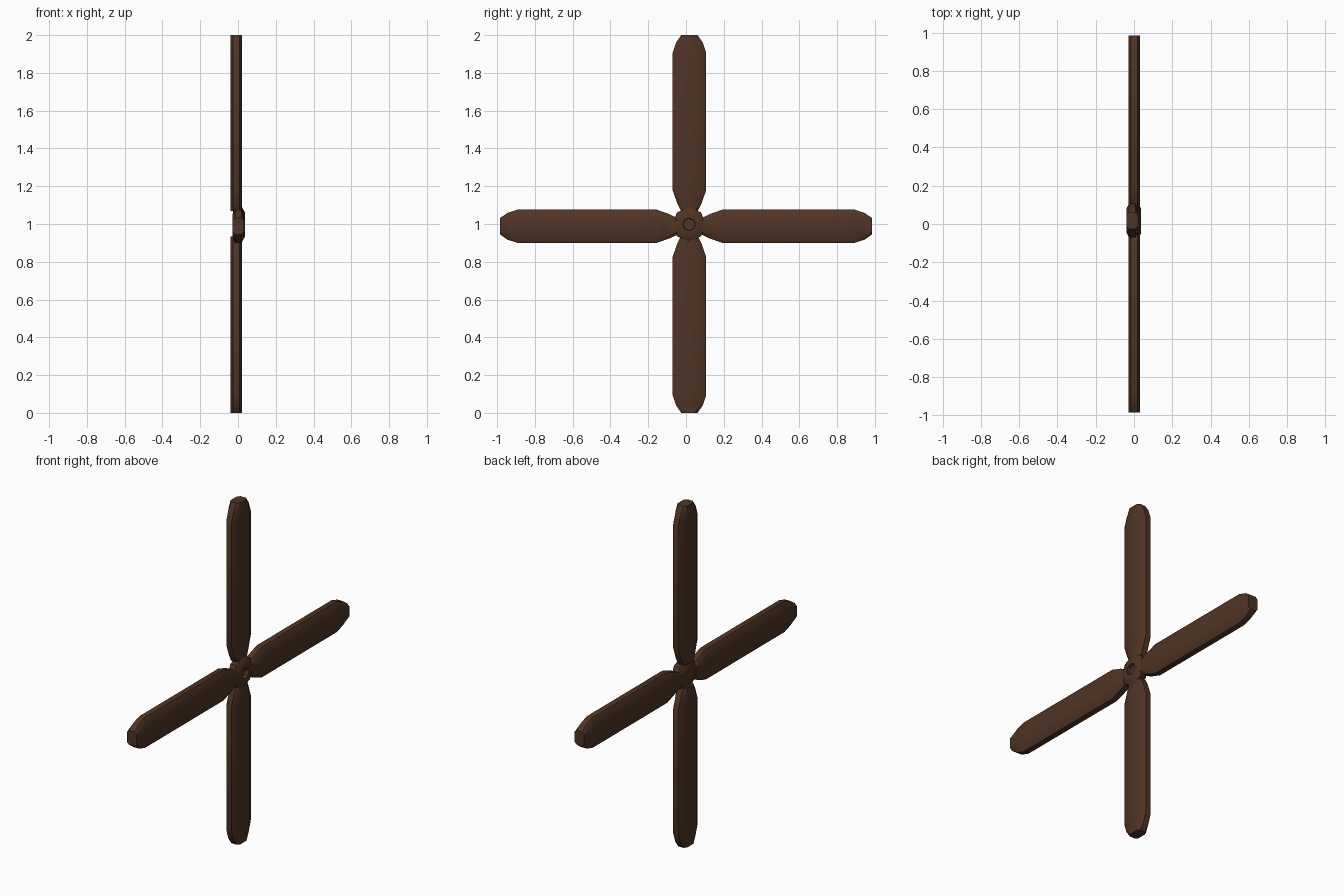
import bpy, bmesh, math
from mathutils import Matrix, Vector

if "Cube" in bpy.data.objects:
    bpy.data.objects.remove(bpy.data.objects["Cube"])

wood = bpy.data.materials.new("dark brown wood")
wood.diffuse_color = (0.08, 0.034, 0.018, 1)
wood.use_nodes = True
wood.node_tree.nodes["Principled BSDF"].inputs["Base Color"].default_value = wood.diffuse_color


def loft(name, rings):
    """Skin a list of closed rings and cap both ends."""
    bm = bmesh.new()
    loops = [[bm.verts.new(p) for p in ring] for ring in rings]
    n = len(loops[0])
    for a, b in zip(loops, loops[1:]):
        for i in range(n):
            j = (i + 1) % n
            bm.faces.new((a[i], a[j], b[j], b[i]))
    bm.faces.new(loops[0])
    bm.faces.new(loops[-1])
    bmesh.ops.recalc_face_normals(bm, faces=bm.faces[:])
    me = bpy.data.meshes.new(name)
    bm.to_mesh(me)
    bm.free()
    me.materials.append(wood)
    ob = bpy.data.objects.new(name, me)
    bpy.context.collection.objects.link(ob)
    bpy.context.view_layer.objects.active = ob
    ob.select_set(True)
    bpy.ops.object.shade_smooth_by_angle(angle=math.radians(40))
    ob.select_set(False)
    return ob


def blade(name, centre, angle, start, end):
    """Flat paddle with chamfered long edges and tapered ends."""
    t, side = 0.031, 0.017
    stations = [(start, 0.045), (start + 0.04, 0.065), (start + 0.11, 0.089),
                (end - 0.095, 0.089), (end - 0.04, 0.071), (end, 0.043)]
    rot = Matrix.Rotation(angle, 4, 'X')
    rings = []
    for r, w in stations:
        f = w * 0.68
        section = [(t, f), (side, w), (-side, w), (-t, f),
                   (-t, -f), (-side, -w), (side, -w), (t, -f)]
        rings.append([Vector(centre) + rot @ Vector((x, y, r)) for x, y in section])
    return loft(name, rings)


# Four blades: the vertical pair sits slightly behind the horizontal pair
blade("upper_blade", (-0.009, 0.018, 1.0), 0, 0.07, 1.0)
blade("lower_blade", (-0.009, 0.018, 1.0), math.pi, 0.065, 1.0)
blade("right_blade", (0.001, 0.016, 0.988), -math.pi / 2, 0.07, 0.969)
blade("left_blade", (0.001, 0.016, 0.988), math.pi / 2, 0.065, 1.001)

# Eight-sided hub with a recessed socket on its front
profile = [(-0.027, 0.07), (-0.015, 0.09), (0.022, 0.09), (0.036, 0.066),
           (0.036, 0.034), (0.015, 0.032)]
loft("hub", [[(x, 0.016 + r * math.cos(i * math.pi / 4), 0.998 + r * math.sin(i * math.pi / 4))
              for i in range(8)] for x, r in profile])
